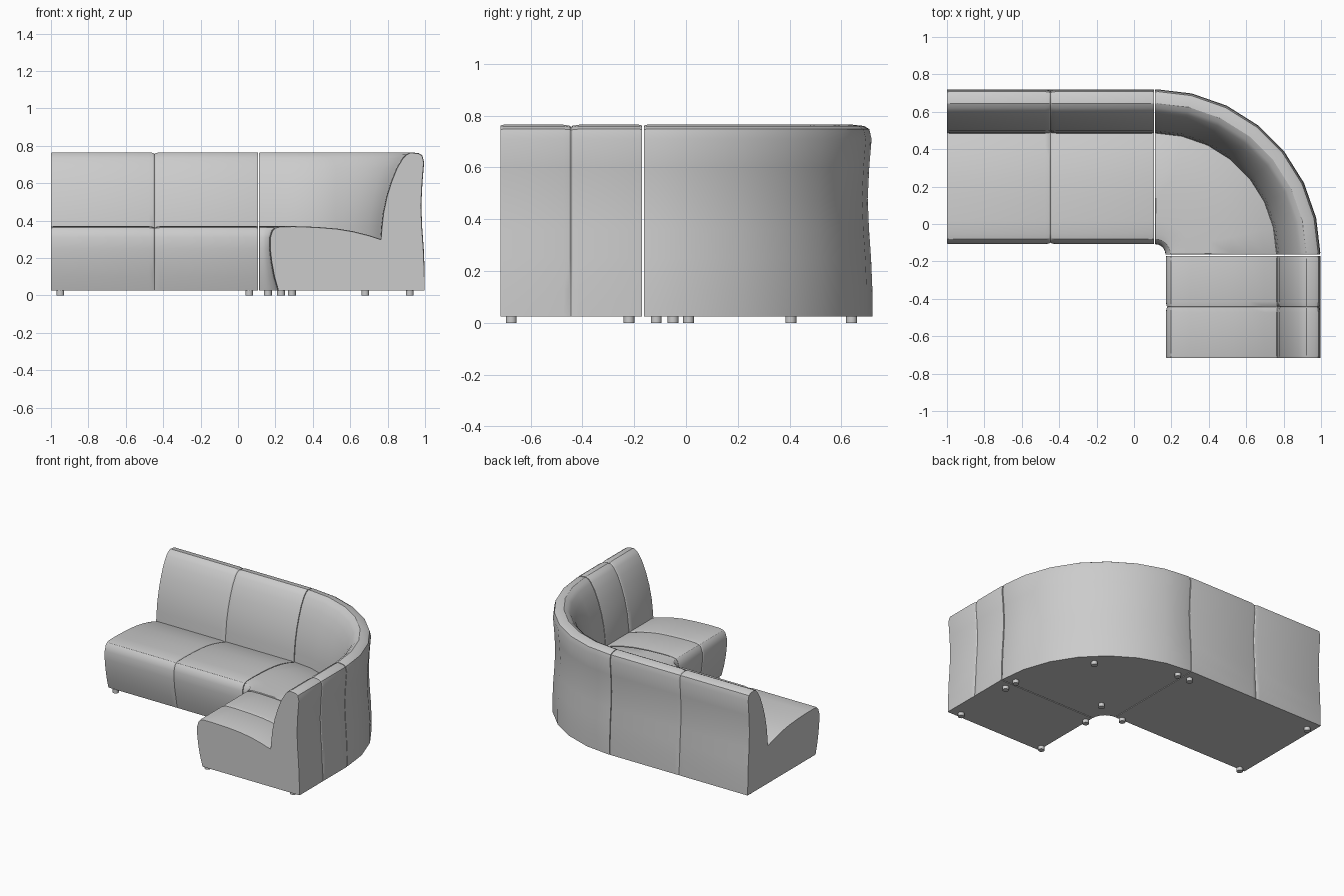
import bpy, bmesh, math
from mathutils import Vector

if "Cube" in bpy.data.objects:
    bpy.data.objects.remove(bpy.data.objects["Cube"])

# Sofa cross-section: (distance in from the back plane, height)
PROFILE = [(0.0, 0.025), (0.0, 0.13), (0.005, 0.25), (0.013, 0.36), (0.018, 0.48),
           (0.012, 0.6), (0.003, 0.71), (0.012, 0.748), (0.032, 0.76), (0.075, 0.765),
           (0.1, 0.752), (0.118, 0.733), (0.15, 0.68), (0.178, 0.61), (0.203, 0.53),
           (0.222, 0.44), (0.23, 0.37), (0.235, 0.3), (0.3, 0.322), (0.38, 0.342),
           (0.47, 0.357), (0.58, 0.366), (0.7, 0.37), (0.77, 0.369), (0.8, 0.362),
           (0.816, 0.345), (0.827, 0.31), (0.828, 0.25), (0.82, 0.18), (0.805, 0.1),
           (0.782, 0.025)]


def inset_profile(amount):
    """Cross-section pulled inward along its normals, base kept level."""
    result, n = [], len(PROFILE)
    for i, p in enumerate(PROFILE):
        a, b = Vector(PROFILE[i - 1]), Vector(PROFILE[(i + 1) % n])
        t = (b - a).normalized()
        q = Vector(p) + Vector((t.y, -t.x)) * amount
        result.append((q.x, p[1] if p[1] < 0.03 else q.y))
    return result


def sweep(name, sections):
    """Bridge cross-sections; each one is (placing function, inset)."""
    bm = bmesh.new()
    rings = [[bm.verts.new(place(d, z)) for d, z in inset_profile(inset)]
             for place, inset in sections]
    for a, b in zip(rings, rings[1:]):
        for i in range(len(a)):
            j = (i + 1) % len(a)
            bm.faces.new((a[i], a[j], b[j], b[i]))
    bm.faces.new(rings[0])
    bm.faces.new(rings[-1])
    bmesh.ops.recalc_face_normals(bm, faces=bm.faces)
    mesh = bpy.data.meshes.new(name)
    bm.to_mesh(mesh)
    bm.free()
    obj = bpy.data.objects.new(name, mesh)
    bpy.context.collection.objects.link(obj)
    finish(obj)


def finish(obj):
    bpy.ops.object.select_all(action='DESELECT')
    obj.select_set(True)
    bpy.context.view_layer.objects.active = obj
    bpy.ops.object.shade_smooth_by_angle(angle=math.radians(28))


def stations(start, end):
    """Positions along a two-seat unit, with a stitched groove in the middle."""
    mid = (start + end) / 2
    return [(start, 0.003), (start + 0.012, 0), (mid - 0.03, 0), (mid - 0.006, 0.004),
            (mid, 0.009), (mid + 0.006, 0.004), (mid + 0.03, 0),
            (end - 0.012, 0), (end, 0.003)]


# Straight units along the back and down the right side
sweep("back_bench", [(lambda d, z, x=x: (x, 0.72 - d, z), k)
                     for x, k in stations(-1.0, 0.108)])
sweep("side_bench", [(lambda d, z, y=y: (0.998 - d, y, z), k)
                     for y, k in stations(-0.717, -0.17)])

# Curved corner unit
CX, CY, R, STEPS = 0.113, -0.163, 0.883, 7
angles = [math.pi / 2 * i / STEPS for i in range(STEPS + 1)]
angles = [0, 0.015] + angles[1:-1] + [math.pi / 2 - 0.015, math.pi / 2]
sweep("corner_bench", [
    (lambda d, z, a=a: (CX + (R - d) * math.cos(a), CY + (R - d) * math.sin(a), z),
     0.003 if i in (0, len(angles) - 1) else 0) for i, a in enumerate(angles)])

# Round feet
FEET = [(x, y) for x in (-0.95, 0.06) for y in (-0.05, 0.64)]
FEET += [(x, y) for x in (0.23, 0.918) for y in (-0.675, -0.22)]
FEET += [(0.16, 0.64), (0.918, -0.115), (0.68, 0.405), (0.288, 0.01)]
for i, (x, y) in enumerate(FEET):
    bpy.ops.mesh.primitive_cylinder_add(vertices=16, radius=0.021, depth=0.027,
                                        location=(x, y, 0.0135))
    foot = bpy.context.object
    foot.name = f"foot_{i + 1}"
    finish(foot)
